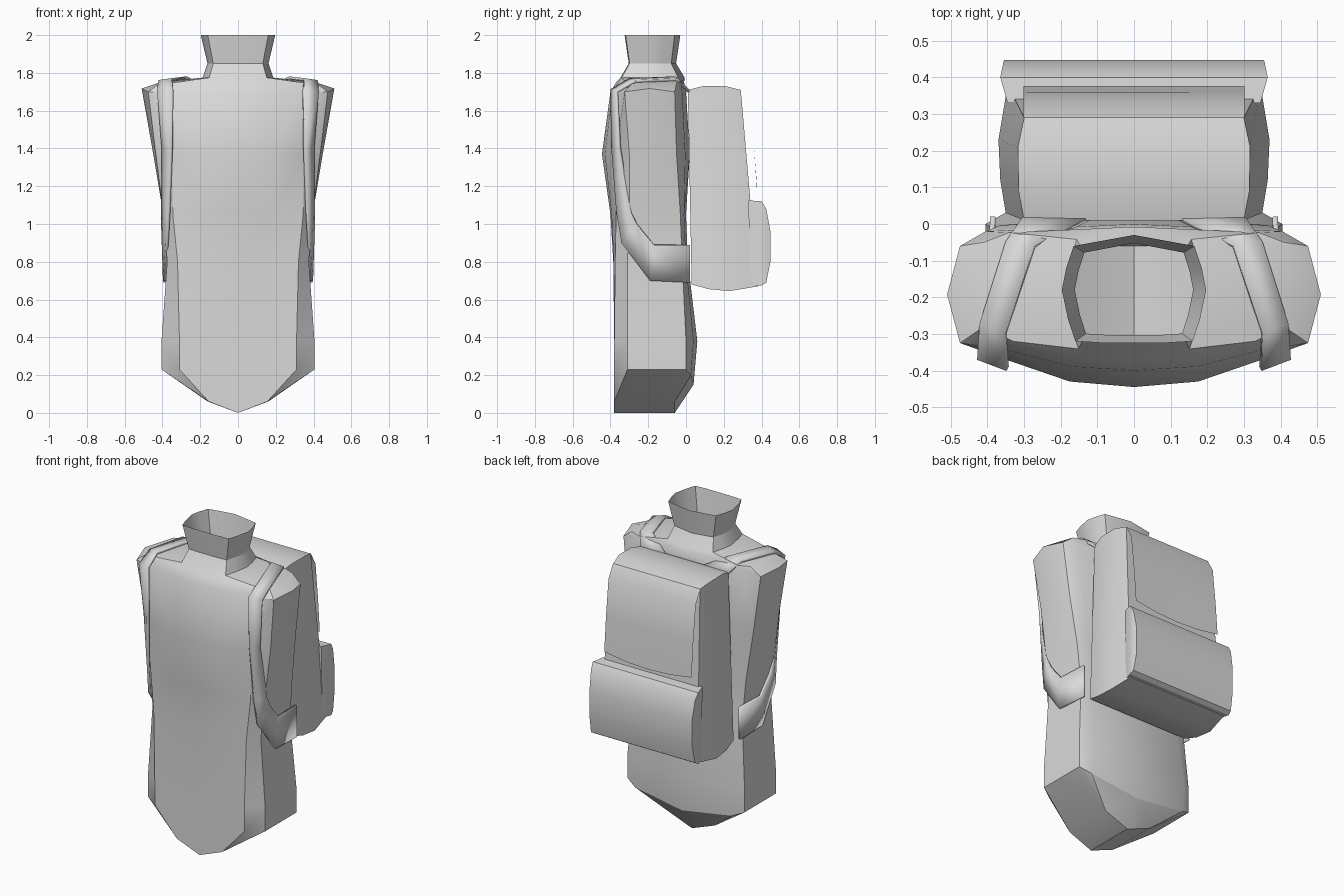
import bpy
import bmesh
import math

cube = bpy.data.objects.get("Cube")
if cube:
    bpy.data.objects.remove(cube, do_unlink=True)

# One plain grey for everything
grey = bpy.data.materials.new("plain_grey")
grey.use_nodes = True
grey.diffuse_color = (0.7, 0.7, 0.7, 1)
grey.node_tree.nodes["Principled BSDF"].inputs["Base Color"].default_value = (0.7, 0.7, 0.7, 1)


def finish(name, bm, angle=30):
    """Turn a bmesh into a shaded, coloured object."""
    bmesh.ops.remove_doubles(bm, verts=bm.verts, dist=0.0005)
    bmesh.ops.recalc_face_normals(bm, faces=bm.faces)
    mesh = bpy.data.meshes.new(name)
    bm.to_mesh(mesh)
    bm.free()
    obj = bpy.data.objects.new(name, mesh)
    bpy.context.collection.objects.link(obj)
    mesh.materials.append(grey)
    bpy.ops.object.select_all(action="DESELECT")
    obj.select_set(True)
    bpy.context.view_layer.objects.active = obj
    bpy.ops.object.shade_smooth_by_angle(angle=math.radians(angle))
    return obj


def bridge(bm, rows, closed=False):
    """Join neighbouring rows of vertices with quads."""
    for low, high in zip(rows, rows[1:]):
        count = len(low)
        for i in range(count if closed else count - 1):
            j = (i + 1) % count
            bm.faces.new((low[i], low[j], high[j], high[i]))


def add_row(bm, points):
    return [bm.verts.new(p) for p in points]


def body_half(z, front, x_panel, y_panel, x_side, y_fore, y_aft, back, bulge=0):
    """Half outline of the body, running from front centre to back centre."""
    return [
        (0, front, z),
        (x_panel / 2, front + (y_panel - front) * 0.2, z),
        (x_panel, y_panel, z),
        (x_side, y_fore, z),
        (x_side + bulge, (y_fore + y_aft) / 2, z + bulge / 2),
        (x_side, y_aft, z),
        (x_side - 0.07, (y_aft + 2 * back) / 3, z),
        (0, back, z),
    ]


def neck_half(z, sx, sy):
    """Half outline of the neck, scaled about its axis."""
    shape = [(0, -.145), (.08, -.145), (.16, -.14), (.18, -.08),
             (.197, 0), (.185, .06), (.165, .12), (0, .15)]
    return [(x * sx, y * sy - 0.18, z) for x, y in shape]


# Body and neck: half outlines stacked upward, then mirrored
halves = [
    body_half(0.23, -.38, .31, -.38, .405, -.31, 0, .04),
    body_half(0.38, -.38, .31, -.38, .405, -.31, 0, .06),
    body_half(0.80, -.385, .32, -.375, .375, -.31, -.02, .01),
    body_half(1.05, -.40, .345, -.37, .395, -.30, -.03, 0),
    body_half(1.37, -.445, .35, -.37, .435, -.30, -.05, .02, .015),
    body_half(1.70, -.40, .345, -.345, .475, -.325, -.06, 0, .035),
    body_half(1.75, -.37, .33, -.32, .41, -.28, -.05, -.01),
    neck_half(1.775, .95, 1.15),
    neck_half(1.85, .82, .85),
    neck_half(2.0, 1, 1),
]
# Pointed hem on the lowest outline
for index, height in {0: 0, 1: 0.06, 6: 0.2, 7: 0.15}.items():
    x, y, z = halves[0][index]
    halves[0][index] = (x, -0.38 if index < 2 else y, height)

bm = bmesh.new()
for side in (1, -1):
    rows = [add_row(bm, [(x * side, y, z) for x, y, z in half]) for half in halves]
    bridge(bm, rows)
    # Underside, a V running from front to back
    f0, f1, f2, s1, s2, s3, b1, b0 = rows[0]
    d0, d1 = add_row(bm, [(0, -.06, 0), (.16 * side, -.06, .06)])
    for face in ((f0, f1, d1, d0), (f1, f2, s1), (f1, s1, s2, s3, d1),
                 (d1, s3, b1), (d1, b1, b0, d0)):
        bm.faces.new(face)
finish("body", bm)


def box_loft(name, rings):
    """Closed box through rings of (y top, y bottom, z low, z high, half widths)."""
    bm = bmesh.new()
    rows = [add_row(bm, [(-wt, yt, zh), (wt, yt, zh), (wb, yb, zl), (-wb, yb, zl)])
            for yt, yb, zl, zh, wt, wb in rings]
    bridge(bm, rows, closed=True)
    bm.faces.new(rows[0])
    bm.faces.new(rows[-1])
    return finish(name, bm)


# Backpack
box_loft("pack", [
    (.01, .03, .68, 1.71, .30, .35),
    (.09, .12, .655, 1.73, .315, .365),
    (.21, .23, .645, 1.73, .317, .37),
    (.29, .38, .67, 1.71, .30, .345),
])
box_loft("pack_pocket", [
    (.33, .34, .675, 1.125, .345, .345),
    (.40, .40, .675, 1.12, .365, .365),
    (.425, .425, .69, 1.08, .36, .36),
    (.447, .447, .80, .96, .355, .355),
])

# Flap hanging over the back of the pack, sagging in the middle
bm = bmesh.new()
bridge(bm, [add_row(bm, [(x * .302, y, z - sag * (1 - x * x)) for x in (-1, -.5, 0, .5, 1)])
            for y, z, sag in ((.29, 1.71, 0), (.335, 1.63, 0), (.36, 1.4, 0), (.377, 1.19, .03))])
finish("pack_flap", bm)

# Straps: pairs of outer and inner edge points, over the shoulder and under the arm
strap = [
    ((.30, .02, 1.70), (.12, .015, 1.70)),
    ((.35, -.05, 1.765), (.27, -.06, 1.775)),
    ((.42, -.27, 1.755), (.35, -.30, 1.765)),
    ((.425, -.365, 1.70), (.345, -.395, 1.71)),
    ((.40, -.35, 1.4), (.35, -.39, 1.4)),
    ((.40, -.29, 1.06), (.365, -.365, 1.06)),
    ((.40, -.26, 1.0), (.375, -.34, .90)),
    ((.395, -.17, .89), (.39, -.19, .70)),
    ((.385, .02, .89), (.385, .02, .69)),
]
for side, label in ((1, "left"), (-1, "right")):
    bm = bmesh.new()
    bridge(bm, [add_row(bm, [(x * side, y, z) for x, y, z in pair]) for pair in strap])
    obj = finish(label + "_strap", bm)
    solid = obj.modifiers.new("thickness", "SOLIDIFY")
    solid.thickness = 0.015
    solid.offset = 0
